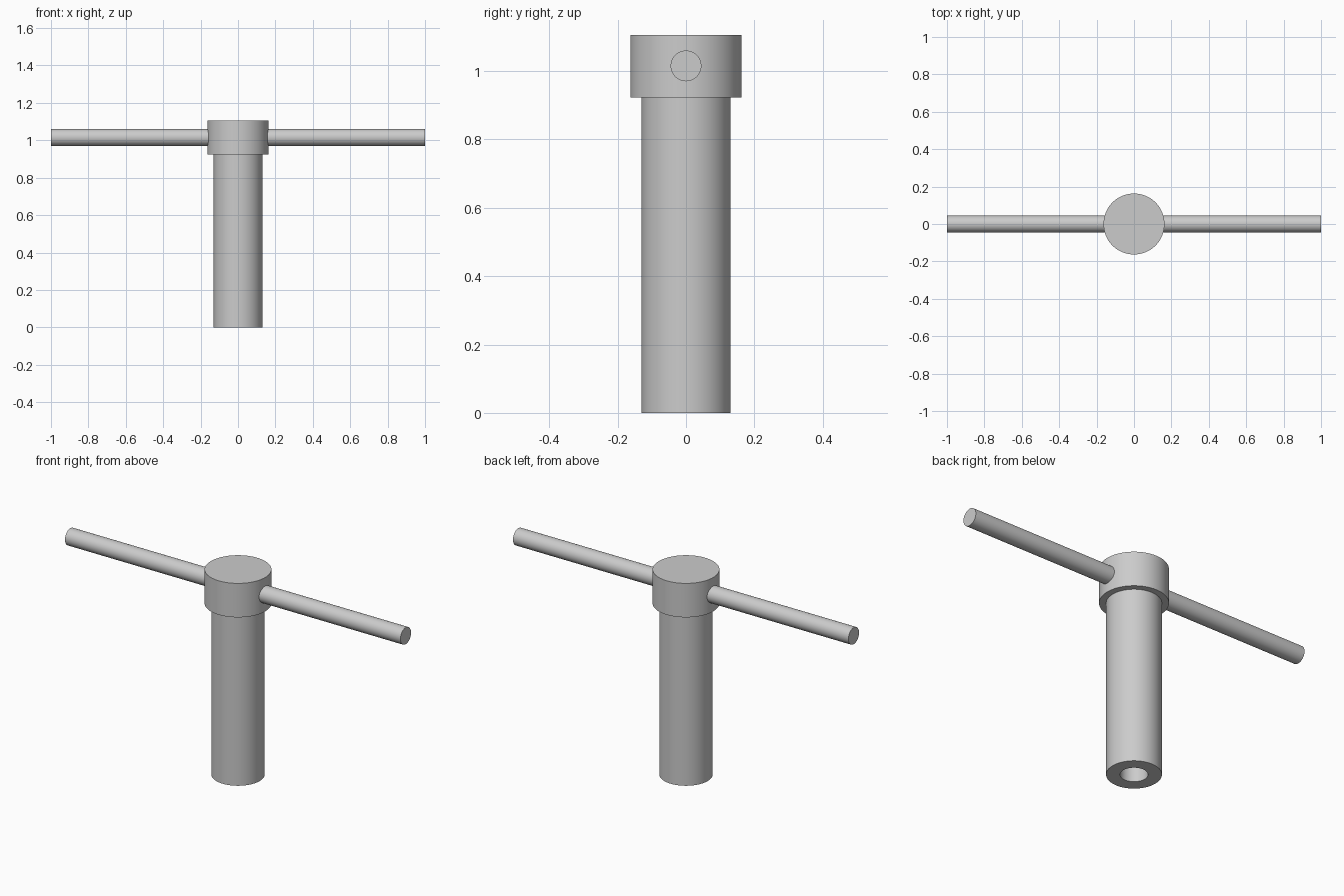
import bpy, bmesh, math
from mathutils import Matrix

cube = bpy.data.objects.get("Cube")
if cube:
    bpy.data.objects.remove(cube, do_unlink=True)

SEGMENTS = 96
GREY = (0.6, 0.6, 0.6, 1)

steel = bpy.data.materials.new("grey_steel")
steel.use_nodes = True
steel.diffuse_color = GREY
steel.node_tree.nodes["Principled BSDF"].inputs["Base Color"].default_value = GREY


def finish(bm, name):
    """Turn a bmesh into a smooth shaded steel object with sharp rims."""
    bmesh.ops.recalc_face_normals(bm, faces=bm.faces)
    mesh = bpy.data.meshes.new(name)
    bm.to_mesh(mesh)
    bm.free()
    mesh.materials.append(steel)
    obj = bpy.data.objects.new(name, mesh)
    bpy.context.collection.objects.link(obj)
    bpy.ops.object.select_all(action="DESELECT")
    obj.select_set(True)
    bpy.context.view_layer.objects.active = obj
    bpy.ops.object.shade_smooth_by_angle(angle=math.radians(30))
    return obj


def lathe(name, profile):
    """Spin a (radius, height) profile around the z axis."""
    bm = bmesh.new()
    verts = [bm.verts.new((r, 0, z)) for r, z in profile]
    edges = [bm.edges.new(pair) for pair in zip(verts, verts[1:])]
    bmesh.ops.spin(bm, geom=verts + edges, cent=(0, 0, 0), axis=(0, 0, 1),
                   angle=math.tau, steps=SEGMENTS, use_duplicate=False)
    bmesh.ops.remove_doubles(bm, verts=bm.verts, dist=1e-5)
    return finish(bm, name)


# Shaft with blind socket below, and the wider collar on top
socket_r, shaft_r, collar_r = 0.065, 0.13, 0.163
socket_top, collar_bottom, top = 0.5, 0.923, 1.106
lathe("socket_shaft_and_collar", [
    (0, socket_top), (socket_r, socket_top), (socket_r, 0), (shaft_r, 0),
    (shaft_r, collar_bottom), (collar_r, collar_bottom),
    (collar_r, top), (0, top)])

# Cross bar through the collar
bm = bmesh.new()
bmesh.ops.create_cone(bm, cap_ends=True, segments=64, radius1=0.045,
                      radius2=0.045, depth=2,
                      matrix=Matrix.Translation((0, 0, 1.015))
                      @ Matrix.Rotation(math.pi / 2, 4, "Y"))
finish(bm, "cross_bar")
